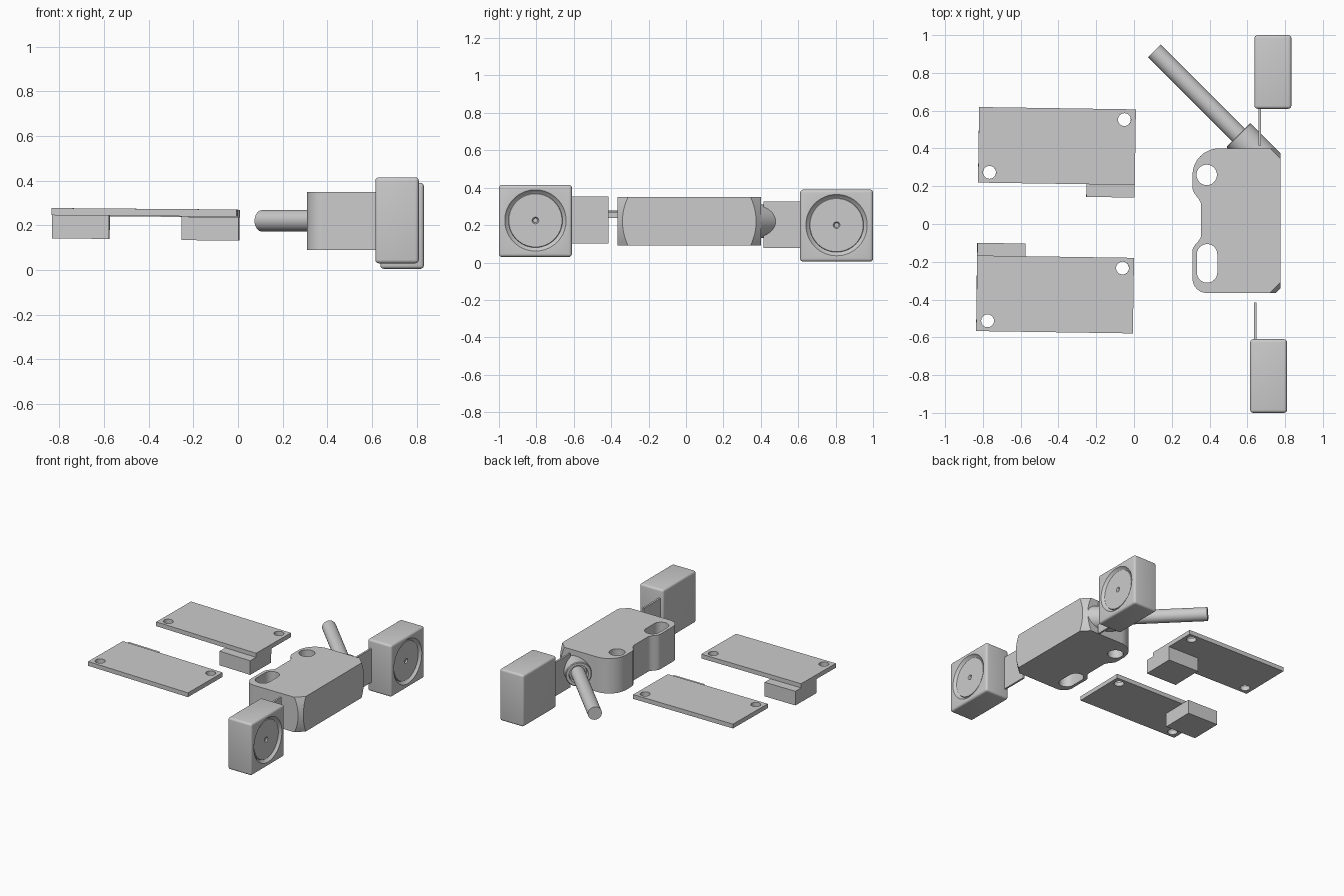
import bpy, bmesh, math
from mathutils import Matrix, Vector

cube = bpy.data.objects.get("Cube")
if cube:
    bpy.data.objects.remove(cube)

grey = bpy.data.materials.new("plain_grey")
grey.use_nodes = True
grey.diffuse_color = (0.6, 0.6, 0.6, 1)
grey.node_tree.nodes["Principled BSDF"].inputs["Base Color"].default_value = (0.6, 0.6, 0.6, 1)


def finish(name, bm):
    bmesh.ops.recalc_face_normals(bm, faces=bm.faces)
    mesh = bpy.data.meshes.new(name)
    bm.to_mesh(mesh)
    bm.free()
    mesh.materials.append(grey)
    ob = bpy.data.objects.new(name, mesh)
    bpy.context.collection.objects.link(ob)
    return ob


def select(ob):
    bpy.ops.object.select_all(action='DESELECT')
    ob.select_set(True)
    bpy.context.view_layer.objects.active = ob


def smooth(ob, angle=35):
    select(ob)
    bpy.ops.object.shade_smooth_by_angle(angle=math.radians(angle))


def box(name, lo, hi, bevel=0):
    lo, hi = Vector(lo), Vector(hi)
    bm = bmesh.new()
    bmesh.ops.create_cube(bm, size=1, matrix=Matrix.Translation((lo + hi) / 2) @ Matrix.Diagonal((*(hi - lo), 1)))
    if bevel:
        bmesh.ops.bevel(bm, geom=bm.edges[:], offset=bevel, segments=4, profile=0.5, affect='EDGES')
    return finish(name, bm)


def loft(name, layers):
    """Join equal-length rings of points and cap both ends."""
    bm = bmesh.new()
    rings = [[bm.verts.new(p) for p in ring] for ring in layers]
    n = len(rings[0])
    for a, b in zip(rings, rings[1:]):
        for i in range(n):
            j = (i + 1) % n
            bm.faces.new((a[i], a[j], b[j], b[i]))
    bm.faces.new(rings[0])
    bm.faces.new(rings[-1])
    return finish(name, bm)


def lathe(name, profile, origin, axis, sides=48):
    """Revolve (radius, distance) points around an axis."""
    turn = Vector((0, 0, 1)).rotation_difference(Vector(axis)).to_matrix()
    angles = [2 * math.pi * i / sides for i in range(sides)]
    return loft(name, [[Vector(origin) + turn @ Vector((r * math.cos(a), r * math.sin(a), d)) for a in angles]
                       for r, d in profile])


def arc(cx, cy, r, start, end, steps=12):
    angles = [math.radians(start + (end - start) * i / steps) for i in range(steps + 1)]
    return [(cx + r * math.cos(a), cy + r * math.sin(a)) for a in angles]


def cut(ob, cutter):
    cutter.hide_render = True
    mod = ob.modifiers.new("cut", 'BOOLEAN')
    mod.operation, mod.solver, mod.object = 'DIFFERENCE', 'EXACT', cutter
    select(ob)
    bpy.ops.object.modifier_apply(modifier=mod.name)
    bpy.data.objects.remove(cutter)


def prism(name, outline, z0, z1):
    return loft(name, [[(x, y, z) for x, y in outline] for z in (z0, z1)])


# Main housing: mounting ears on one side, bulging chamfers on the other
def s_curve(x0, y0, x1, y1, steps=10):
    return [(x0 + (x1 - x0) * (1 - math.cos(math.pi * i / steps)) / 2, y0 + (y1 - y0) * i / steps)
            for i in range(steps + 1)]


ears = (arc(0.45, 0.26, 0.14, 90, 180) + s_curve(0.31, 0.19, 0.355, 0.1)
        + s_curve(0.355, -0.06, 0.31, -0.14) + arc(0.385, -0.29, 0.075, 180, 270))
layers = []
for i in range(13):
    t = i / 6 - 1
    c = 0.025 + 0.03 * t * t
    right = [(0.775 - c, -0.365), (0.775, -0.365 + c), (0.775, 0.4 - c), (0.775 - c, 0.4)]
    layers.append([(x, y, 0.22 + 0.13 * t) for x, y in ears + right])
housing = loft("housing", layers)
cut(housing, prism("round_cutter", arc(0.385, 0.26, 0.054, 0, 352.5, 47), 0, 0.5))
cut(housing, prism("slot_cutter", arc(0.387, -0.16, 0.054, 0, 180) + arc(0.387, -0.257, 0.054, 180, 360), 0, 0.5))
smooth(housing, 25)

# Cable and its gland, leaving the back corner diagonally
out = Vector((-1, 1, 0)).normalized()
tip = Vector((0.552, 0.472, 0.22))
gland = lathe("cable_gland", [(0.09, -0.2), (0.09, -0.005), (0.085, 0), (0.066, 0), (0.06, -0.03)], tip, out)
cable = lathe("cable", [(0.048, -0.05), (0.048, 0.628)], tip, out, 32)
smooth(gland)
smooth(cable)

# Two sensor heads with a recessed round face and a mounting tab
for side, x, z in (("front", 0.615, 0.03), ("back", 0.638, 0.005)):
    s = -1 if side == "front" else 1
    y0, y1 = sorted((s * 0.61, s * 1.0))
    head = box(side + "_head", (x, y0, z), (x + 0.195, y1, z + 0.385), 0.016)
    centre = (x + 0.195, s * 0.805, z + 0.195)
    cut(head, lathe(side + "_dish_cutter", [(0.18, 0.02), (0.165, 0.001), (0.16, -0.004), (0.152, -0.016),
                                            (0.145, -0.02), (0.142, -0.014), (0.018, -0.014),
                                            (0.012, -0.024)], centre, (1, 0, 0), 64))
    smooth(head)
    y0, y1 = sorted((s * 0.415, s * 0.64))
    box(side + "_tab", (x + 0.02, y0, z + 0.072), (x + 0.034, y1, z + 0.322))

# Two thin cards, each with two corner holes and a connector block underneath
for side, cx, cy, s in (("back", -0.408, 0.413, 1), ("front", -0.418, -0.373, -1)):
    card = box(side + "_card", (-0.415, -0.2, -0.016), (0.415, 0.2, 0.016))
    for k in (-1, 1):
        hole = arc(0.355 * k, 0.145 * k, 0.034, 0, 348.75, 31)
        cut(card, prism("hole_cutter", hole, -0.1, 0.1))
    smooth(card)
    x0, x1 = sorted((s * 0.16, s * 0.415))
    y0, y1 = sorted((-s * 0.025, -s * 0.267))
    block = box(side + "_connector", (x0, y0, -0.12), (x1, y1, -0.015))
    for part in (card, block):
        part.location = (cx, cy, 0.255 if s > 0 else 0.258)
        part.rotation_euler = (0, 0.008, -0.015)
